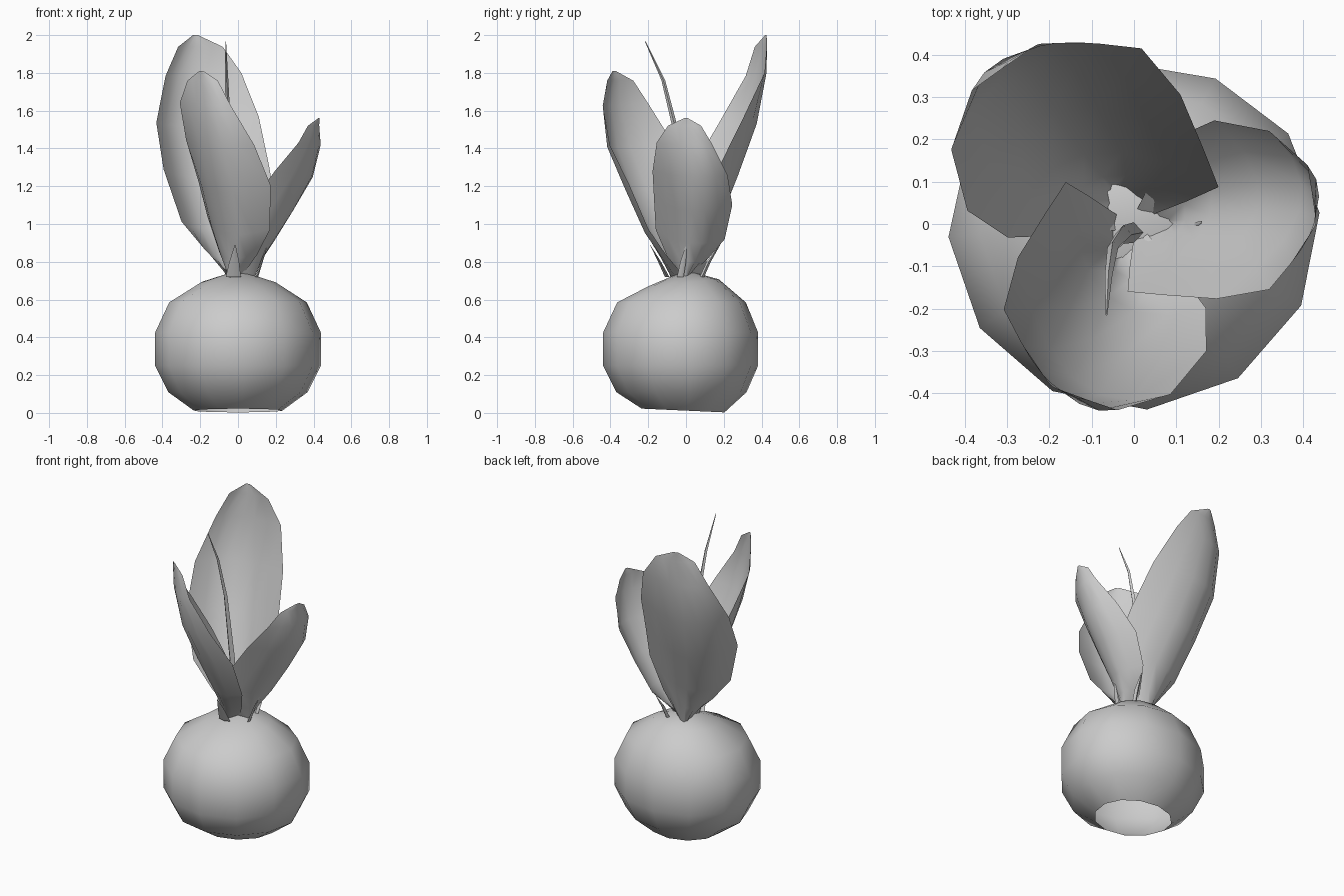
import bpy, bmesh, math
from mathutils import Vector, Matrix

cube = bpy.data.objects.get("Cube")
if cube:
    bpy.data.objects.remove(cube)

grey = bpy.data.materials.new("plain grey")
grey.use_nodes = True
COLOUR = (0.6, 0.6, 0.6, 1)
grey.diffuse_color = COLOUR
grey.node_tree.nodes["Principled BSDF"].inputs["Base Color"].default_value = COLOUR


def finish(bm, name, angle):
    """Turn a bmesh into a smooth-shaded object."""
    mesh = bpy.data.meshes.new(name)
    bm.to_mesh(mesh)
    bm.free()
    mesh.materials.append(grey)
    obj = bpy.data.objects.new(name, mesh)
    bpy.context.collection.objects.link(obj)
    bpy.ops.object.select_all(action='DESELECT')
    obj.select_set(True)
    bpy.context.view_layer.objects.active = obj
    bpy.ops.object.shade_smooth_by_angle(angle=math.radians(angle))


def skin(bm, rows, closed=False):
    """Join neighbouring rows of points with quads."""
    grid = [[bm.verts.new(p) for p in row] for row in rows]
    for low, high in zip(grid, grid[1:]):
        count = len(low)
        for i in range(count if closed else count - 1):
            j = (i + 1) % count
            bm.faces.new((low[i], low[j], high[j], high[i]))
    return grid


# Bulb: hollow twelve-sided lathe, open below, flattened at the back
def bulb_point(radius, height, tilt, step):
    angle = math.radians(4 + 30 * step)
    x, y = radius * math.cos(angle), radius * math.sin(angle)
    if y > 0:
        y *= 0.87
    return Vector((x, y, height + tilt * y))


profile = [(0.235, 0.012, -0.045), (0.37, 0.11, 0), (0.44, 0.25, 0),
           (0.44, 0.425, 0), (0.365, 0.585, 0), (0.2, 0.69, 0.1)]
bm = bmesh.new()
rings = skin(bm, [[bulb_point(*ring, s) for s in range(12)] for ring in profile], True)
crown = bm.verts.new((0, 0, 0.755))
for i in range(12):
    bm.faces.new((rings[-1][i], rings[-1][(i + 1) % 12], crown))
finish(bm, "bulb", 50)

# Leaf rows: one edge, the outer middle, the other edge (outward, sideways, up)
LEAF = [
    ((0.0, 0.02, -0.02), (0.09, 0.0, -0.03), (0.0, -0.03, -0.02)),
    ((0.05, 0.12, 0.07), (0.12, 0.01, 0.05), (-0.01, -0.10, 0.08)),
    ((0.10, 0.205, 0.17), (0.18, 0.02, 0.15), (-0.015, -0.16, 0.22)),
    ((0.19, 0.245, 0.35), (0.29, 0.03, 0.32), (0.07, -0.168, 0.36)),
    ((0.32, 0.22, 0.51), (0.39, 0.03, 0.50), (0.195, -0.177, 0.53)),
    ((0.41, 0.14, 0.67), (0.43, 0.02, 0.67), (0.32, -0.155, 0.68)),
    ((0.42, 0.08, 0.77), (0.425, 0.0, 0.77), (0.37, -0.095, 0.77)),
    ((0.43, 0.01, 0.81), (0.43, 0.0, 0.81), (0.425, -0.01, 0.81)),
]


def cross_section(a, mid, b, steps=6):
    """Curve through the two edges and the middle."""
    a, mid, b = Vector(a), Vector(mid), Vector(b)
    control = mid * 2 - (a + b) / 2
    ts = [i / steps for i in range(steps + 1)]
    return [a * (1 - t) ** 2 + control * 2 * t * (1 - t) + b * t * t for t in ts]


def leaf(name, turn, out, wide, tall):
    bm = bmesh.new()
    skin(bm, [cross_section(*row) for row in LEAF])
    place = (Matrix.Translation((0, 0, 0.75))
             @ Matrix.Rotation(math.radians(turn), 4, 'Z')
             @ Matrix.Diagonal((out, wide, tall, 1)))
    bm.transform(place)
    finish(bm, name, 60)


leaf("short_leaf", 0, 1.0, 1.0, 1.0)
leaf("tall_leaf", 118, 1.12, 1.36, 1.543)
leaf("middle_leaf", 243, 1.0, 1.18, 1.31)


# Thin tapering blades: half widths along x, depth is the y to x ratio
def blade(name, path, widths, depth):
    bm = bmesh.new()
    rows = []
    for point, w in zip(path, widths):
        corners = ((w, 0), (0, w * depth), (-w, 0), (0, -w * depth))
        rows.append([Vector(point) + Vector((dx, dy, 0)) for dx, dy in corners])
    grid = skin(bm, rows, True)
    bm.faces.new(list(reversed(grid[0])))
    bm.faces.new(grid[-1])
    finish(bm, name, 60)


blade("stalk",
      [(0, -0.02, 0.74), (-0.025, -0.025, 1.1), (-0.05, -0.055, 1.5),
       (-0.06, -0.12, 1.76), (-0.065, -0.215, 1.965)],
      [0.022, 0.02, 0.013, 0.009, 0.002], 1.1)

# Small sprouts outside the leaf bases
blade("front_sprout", [(-0.025, -0.1, 0.72), (-0.02, -0.14, 0.8), (-0.015, -0.19, 0.89)],
      [0.04, 0.026, 0.002], 0.3)
blade("left_sprout", [(0.1, -0.03, 0.72), (0.125, -0.015, 0.8), (0.16, 0.005, 0.9)],
      [0.007, 0.006, 0.001], 2.5)
blade("back_sprout", [(0.07, 0.08, 0.71), (0.08, 0.12, 0.8), (0.09, 0.18, 0.89)],
      [0.015, 0.014, 0.002], 0.8)
